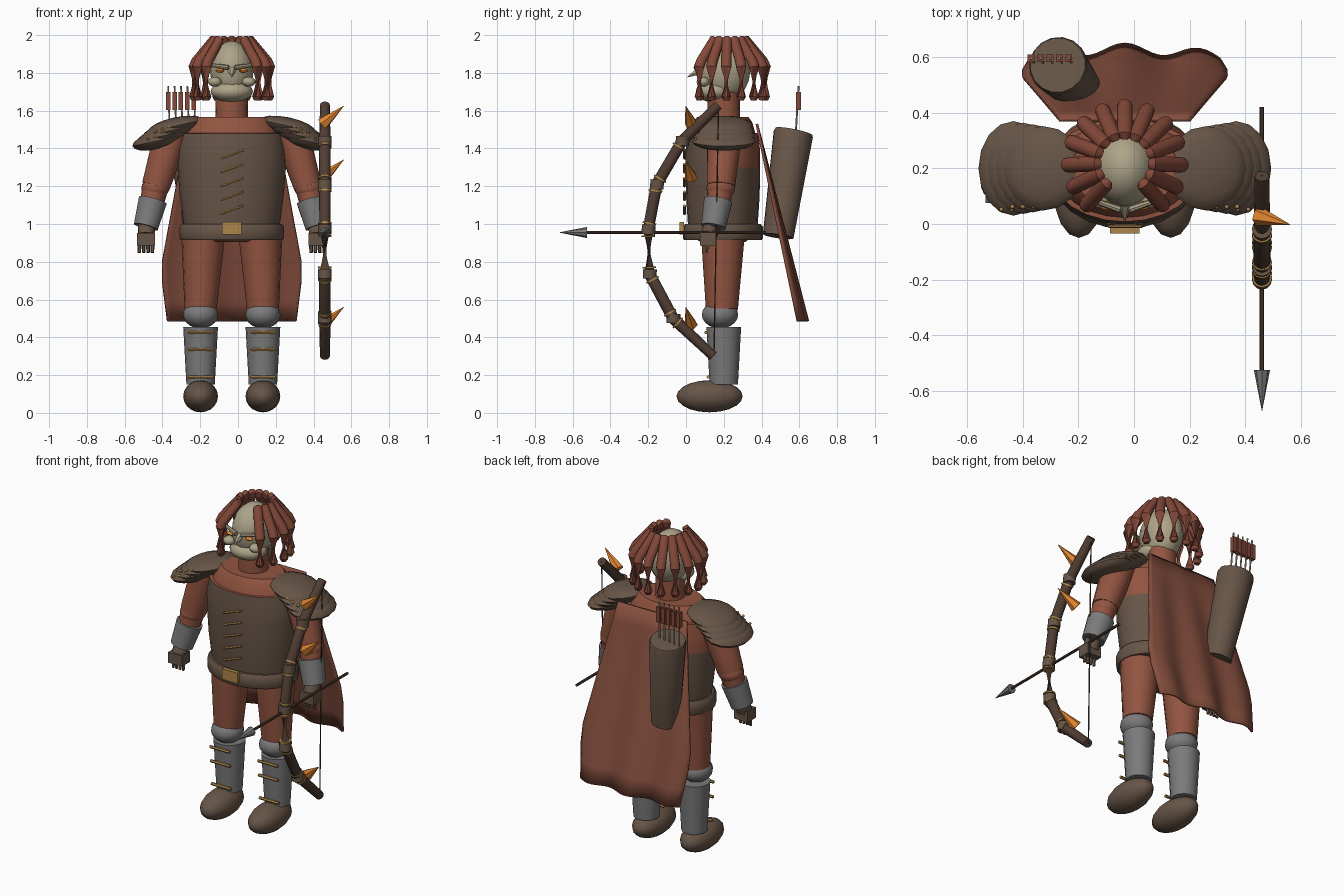
import bpy, bmesh, math
from mathutils import Vector, Matrix

if "Cube" in bpy.data.objects:
    bpy.data.objects.remove(bpy.data.objects["Cube"])

CX, CY = -0.033, 0.195          # body axis
COLOURS = {
    "terracotta": (0.29, 0.090, 0.052), "leather": (0.135, 0.090, 0.063),
    "steel": (0.20, 0.195, 0.20), "bone": (0.42, 0.37, 0.25),
    "brass": (0.42, 0.24, 0.07), "orange": (0.75, 0.24, 0.03),
    "dark_wood": (0.080, 0.047, 0.033), "cape_cloth": (0.23, 0.075, 0.047),
    "hair_red": (0.23, 0.066, 0.041),
}
MATS = {}
for key, col in COLOURS.items():
    MATS[key] = bpy.data.materials.new(key)
    MATS[key].diffuse_color = (*col, 1)


def finish(name, bm, *mats):
    bmesh.ops.recalc_face_normals(bm, faces=bm.faces[:])
    me = bpy.data.meshes.new(name)
    bm.to_mesh(me)
    bm.free()
    for m in mats:
        me.materials.append(MATS[m])
    ob = bpy.data.objects.new(name, me)
    bpy.context.collection.objects.link(ob)
    return ob


def skin_rings(bm, rings):
    """Bridge rings of points into a capped tube."""
    vs = [[bm.verts.new(p) for p in ring] for ring in rings]
    n = len(vs[0])
    for a, b in zip(vs, vs[1:]):
        for i in range(n):
            j = (i + 1) % n
            bm.faces.new((a[i], a[j], b[j], b[i]))
    bm.faces.new(vs[0][::-1])
    bm.faces.new(vs[-1])


def pipe(name, pts, radii, mat, n=12):
    pts = [Vector(p) for p in pts]
    rings = []
    for i, (p, r) in enumerate(zip(pts, radii)):
        t = Vector()
        if i > 0:
            t += (p - pts[i - 1]).normalized()
        if i < len(pts) - 1:
            t += (pts[i + 1] - p).normalized()
        q = t.to_track_quat('Z', 'Y')
        rings.append([p + q @ Vector((r * math.cos(a), r * math.sin(a), 0))
                      for a in (math.tau * k / n for k in range(n))])
    bm = bmesh.new()
    skin_rings(bm, rings)
    return finish(name, bm, mat)


def lathe(name, profile, *mats, n=24, centre=(CX, CY)):
    bm = bmesh.new()
    skin_rings(bm, [[(centre[0] + rx * math.cos(math.tau * k / n),
                      centre[1] + ry * math.sin(math.tau * k / n), z) for k in range(n)]
                    for z, rx, ry in profile])
    return finish(name, bm, *mats)


def ball(name, c, radii, mat, tilt=0, u=16, v=10):
    bm = bmesh.new()
    m = Matrix.Translation(c) @ Matrix.Rotation(tilt, 4, 'Y') @ Matrix.Diagonal((*radii, 1))
    bmesh.ops.create_uvsphere(bm, u_segments=u, v_segments=v, radius=1, matrix=m)
    return finish(name, bm, mat)


def box(name, c, size, mat):
    bm = bmesh.new()
    bmesh.ops.create_cube(bm, size=1, matrix=Matrix.Translation(c) @ Matrix.Diagonal((*size, 1)))
    return finish(name, bm, mat)


# torso with a vest that sits lower across the back
torso = lathe("torso", [(0.93, .245, .175), (1.0, .255, .185), (1.15, .275, .195), (1.3, .287, .197),
                        (1.39, .289, .197), (1.48, .272, .187), (1.481, .25, .172),
                        (1.54, .225, .155), (1.567, .195, .135)], "terracotta", "leather")
for f in torso.data.polygons:
    c = f.center
    f.material_index = int(c.z < 1.48 and (c.y < 0.22 or c.z < 1.3))
lathe("pelvis", [(.905, .12, .12), (.93, .2, .15)], "terracotta")
lathe("belt", [(.915, .27, .205), (.925, .276, .212), (.985, .276, .212), (1.0, .266, .2)], "leather")
box("belt_buckle", (CX, -.022, .978), (.105, .024, .066), "brass")
for k in range(5):
    z = 1.075 + k * .0735
    pipe("vest_lace", [(CX - .058, -.008, z - .022), (CX + .062, -.008, z + .022)], [.007] * 2, "brass", 6)

# neck and head
pipe("neck", [(CX, .2, 1.54), (CX, .2, 1.7)], [.087, .085], "terracotta", 16)
ball("skull", (CX, .2, 1.81), (.115, .14, .16), "bone")
ball("jaw", (CX, .15, 1.702), (.112, .098, .058), "bone")
pipe("nose", [(CX, .09, 1.82), (CX, .005, 1.777)], [.03, .001], "bone", 6)
for s in (-1, 1):
    ball("cheek", (CX + s * .09, .09, 1.753), (.036, .034, .026), "bone", u=12, v=8)
    ball("eye", (CX + s * .064, .066, 1.812), (.025, .017, .011), "orange", u=10, v=6)
    pipe("brow", [(CX + s * .018, .052, 1.828), (CX + s * .112, .085, 1.842)], [.013, .01], "bone", 8)

# thick locks of hair, open at the face
for k in range(-6, 7):
    a = math.radians(90 + 23 * k)
    d = Vector((math.cos(a), math.sin(a), 0))
    base = Vector((CX, .22, 0))
    path = [(.085, 1.972), (.1, 1.973), (.188, 1.862), (.203, 1.83), (.2, 1.675), (.198, 1.655)]
    pipe("hair_lock", [base + d * r + Vector((0, 0, z)) for r, z in path],
         [.014, .027, .028, .028, .026, .016], "hair_red", 10)

# limbs, armour on both sides
for s in (-1, 1):
    def P(d, y, z):
        return (CX + s * d, y, z)
    # leg
    pipe("thigh", [P(.152, CY, .93), P(.165, .19, .55)], [.115, .085], "terracotta", 16)
    ball("knee_guard", P(.165, .18, .52), (.093, .096, .073), "steel")
    pipe("shin_guard", [P(.165, .2, .455), P(.165, .2, .15)], [.092, .075], "steel", 16)
    for z, y in ((.425, .105), (.335, .11), (.19, .118)):
        pipe("shin_strap", [P(.098, y, z), P(.232, y, z)], [.009] * 2, "brass", 6)
    ball("boot", P(.165, .125, .088), (.092, .175, .085), "leather")
    # arm
    pipe("upper_arm", [P(.3, .2, 1.5), P(.335, .2, 1.42), P(.402, .185, 1.2)],
         [.085, .09, .076], "terracotta", 16)
    ball("elbow", P(.405, .184, 1.19), (.074, .076, .06), "terracotta")
    pipe("forearm", [P(.404, .184, 1.2), P(.445, .155, 1.0)], [.07, .055], "terracotta")
    pipe("bracer", [P(.418, .17, 1.125), P(.455, .145, .985)], [.077, .066], "steel", 16)
    pipe("wrist", [P(.452, .14, .99), P(.453, .12, .94)], [.045, .045], "leather")
    box("palm", P(.453, .115, .92), (.095, .08, .066), "leather")
    for k in range(4):
        x = .42 + .023 * k
        pipe("finger", [P(x, .113, .9), P(x, .108, .848)], [.011, .009], "leather", 6)
    # layered shoulder plates with studs along the front
    for k in range(4):
        ball("shoulder_plate", P(.295 + .035 * k, .2, 1.52 - .027 * k),
             (.15 - .007 * k, .152 + .006 * k, .045), "leather", tilt=s * math.radians(12), u=16, v=8)
    for k in range(4):
        ball("plate_stud", P(.29 + .038 * k, .062, 1.525 - .012 * k), (.009,) * 3, "brass", u=8, v=6)
        ball("plate_stud", P(.33 + .038 * k, .052, 1.485 - .012 * k), (.008,) * 3, "brass", u=8, v=6)

# wavy cape flaring towards the hem
bm = bmesh.new()
rows, cols, grid = 10, 28, []
for i in range(rows + 1):
    t = i / rows
    z = 1.53 - 1.045 * t
    half = .235 + .14 * min(t / .74, 1) - .035 * max(t - .74, 0) / .26
    row = []
    for j in range(cols + 1):
        u = 2 * j / cols - 1
        y = .375 + .25 * t - .03 * t * u * u + .02 * t * math.cos(u * 2.55 * math.pi)
        row.append(bm.verts.new((CX + u * half, y, z)))
    grid.append(row)
for a, b in zip(grid, grid[1:]):
    for j in range(cols):
        bm.faces.new((a[j], b[j], b[j + 1], a[j + 1]))
cape = finish("cape", bm, "cape_cloth")
mod = cape.modifiers.new("thickness", 'SOLIDIFY')
mod.thickness, mod.offset = .014, 0

# quiver with arrows
pipe("quiver", [(-.2, .488, .935), (-.272, .568, 1.475), (-.274, .571, 1.49)],
     [.082, .106, .1], "leather", 16)
for k in range(5):
    x = -.37 + .034 * k
    pipe("spare_shaft", [(x + .01, .58, 1.46), (x, .596, 1.73)], [.005] * 2, "bone", 6)
    box("fletching", (x, .596, 1.652), (.024, .028, .095), "hair_red")

# segmented bow with brass bands, string and spikes
BX = .46
bow = [(.172, 1.63), (-.02, 1.44), (-.155, 1.21), (-.2, .97), (-.193, .735), (-.068, .5), (.145, .3)]
pipe("bow_limb", [(BX, y, z) for y, z in bow], [.026, .03, .031, .029, .031, .031, .026], "dark_wood")
for y, z in bow[1:-1]:
    pipe("bow_joint", [(BX, y + .003, z + .025), (BX, y, z - .025)], [.036, .036], "leather")
for (y0, z0), (y1, z1) in zip(bow[1:], bow[2:]):
    d = Vector((0, y1 - y0, z1 - z0)).normalized()
    for p, e in ((Vector((BX, y0, z0)), 1), (Vector((BX, y1, z1)), -1)):
        if p.z > .35:
            pipe("bow_band", [p + d * e * .03, p + d * e * .039], [.036] * 2, "brass")
pipe("bow_string", [(BX, .172, 1.63), (BX, .148, .3)], [.004] * 2, "dark_wood", 6)
for z in (1.53, 1.245, .465):
    pipe("bow_spike", [(BX - .012, .028, z), (BX + .1, -.002, z + .095)], [.035, .001], "orange", 6)

# nocked arrow
pipe("arrow_shaft", [(BX, .42, .955), (BX, -.54, .955)], [.008] * 2, "dark_wood", 8)
pipe("arrow_head", [(BX, -.525, .955), (BX, -.67, .955)], [.029, .001], "steel", 8)

# smooth rounded parts, keep hard edges
for ob in bpy.context.scene.objects:
    ob.select_set(True)
bpy.context.view_layer.objects.active = cape
bpy.ops.object.shade_smooth_by_angle(angle=math.radians(42))

for m in bpy.data.materials:
    if m.users and not m.is_grease_pencil:
        m.use_nodes = True
        m.node_tree.nodes["Principled BSDF"].inputs["Base Color"].default_value = m.diffuse_color
